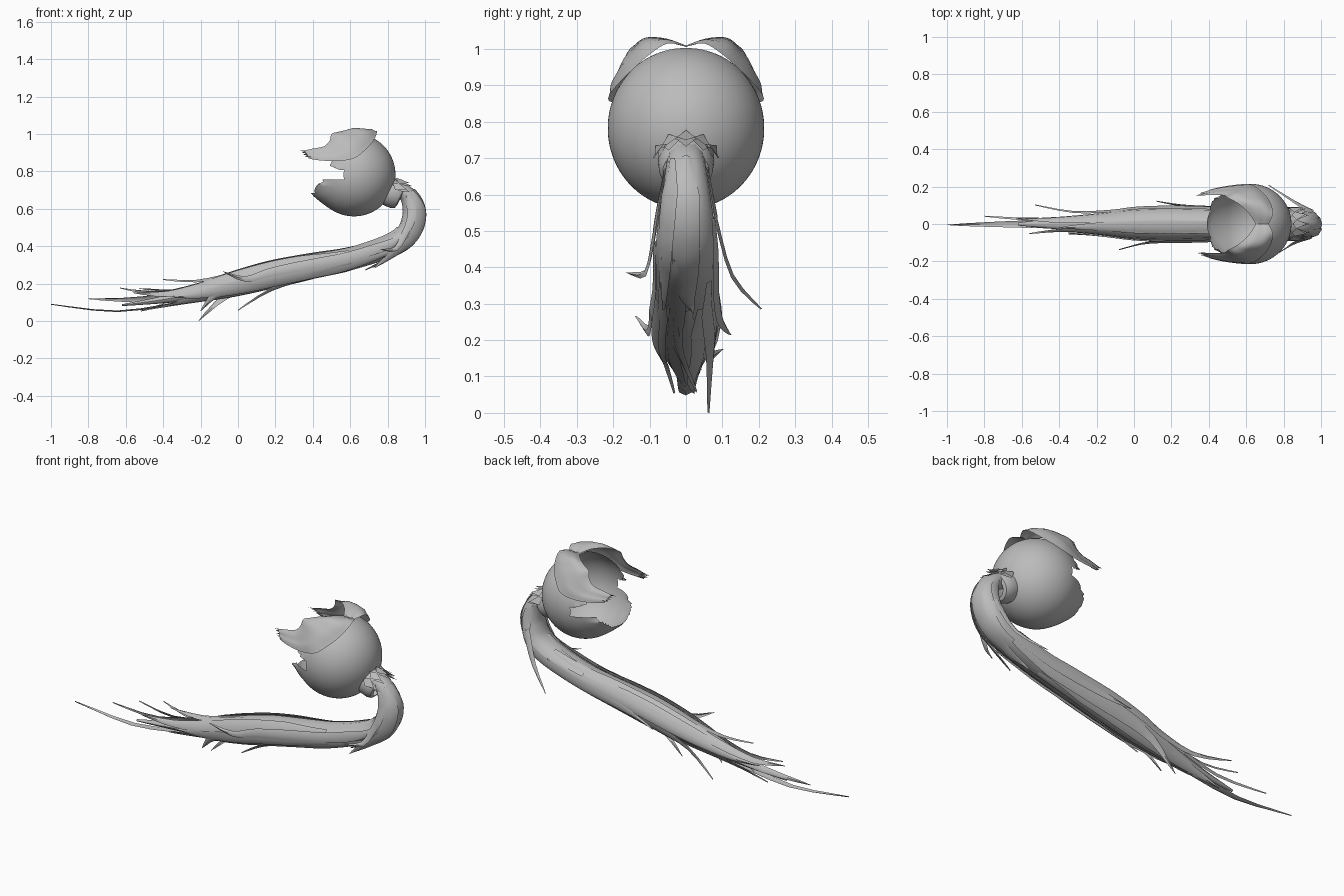
import bpy, bmesh, math
from mathutils import Vector

if "Cube" in bpy.data.objects:
    bpy.data.objects.remove(bpy.data.objects["Cube"])

grey = bpy.data.materials.new("hair_grey")
grey.diffuse_color = (0.5, 0.5, 0.5, 1)
grey.use_nodes = True
grey.node_tree.nodes["Principled BSDF"].inputs["Base Color"].default_value = grey.diffuse_color


def finish(name, bm, angle=40):
    me = bpy.data.meshes.new(name)
    bm.to_mesh(me)
    bm.free()
    me.materials.append(grey)
    ob = bpy.data.objects.new(name, me)
    bpy.context.collection.objects.link(ob)
    bpy.ops.object.select_all(action='DESELECT')
    ob.select_set(True)
    bpy.context.view_layer.objects.active = ob
    bpy.ops.object.shade_smooth_by_angle(angle=math.radians(angle))
    return ob


def spline(keys, t):
    """Smooth interpolation through a list of equal-length tuples."""
    t = max(0, min(t, len(keys) - 1))
    i = min(int(t), len(keys) - 2)
    f = t - i
    p = [keys[max(0, min(k, len(keys) - 1))] for k in (i - 1, i, i + 1, i + 2)]
    return [0.5 * (2 * b + (c - a) * f + (2 * a - 5 * b + 4 * c - d) * f * f
                   + (3 * b - a - 3 * c + d) * f ** 3) for a, b, c, d in zip(*p)]


def loft(bm, rows, closed=False, flip=False):
    vs = [[bm.verts.new(p) for p in r] for r in rows]
    n = len(vs[0])
    for a, b in zip(vs, vs[1:]):
        for j in range(n if closed else n - 1):
            k = (j + 1) % n
            f = (a[j], a[k], b[k], b[j])
            bm.faces.new(f[::-1] if flip else f)
    return vs


# Skull cap: thin shell with an open face and crown
opening = [(.665, .38), (.69, .43), (.72, .44), (.755, .46), (.762, .565), (.80, .565),
           (.83, .49), (.87, .51), (.92, .55), (.97, .62), (1.02, .66)]


def edge_x(z):
    if z < opening[0][0]:
        return 0
    for (z0, x0), (z1, x1) in zip(opening, opening[1:]):
        if z <= z1:
            return x0 + (x1 - x0) * (z - z0) / (z1 - z0)
    return opening[-1][1]


bm = bmesh.new()
bmesh.ops.create_uvsphere(bm, u_segments=80, v_segments=56, radius=1)
for v in bm.verts:
    v.co = Vector((.62 + .222 * v.co.x, .215 * v.co.y, .782 + .222 * v.co.z))
cut = []
for f in bm.faces:
    c = f.calc_center_median()
    if c.x < edge_x(c.z):
        cut.append(f)
bmesh.ops.delete(bm, geom=cut, context='FACES')
for v in bm.verts:  # clean rim
    if v.is_boundary:
        x = edge_x(v.co.z)
        if .45 < v.co.x < .55 and abs(v.co.z - .758) < .012:
            v.co.z = .758
        elif v.co.z > .69 and abs(v.co.x - x) < .02:
            v.co.x = x
for v in bm.verts:  # flared lower lip
    if v.co.z < .74:
        v.co.x -= .03 * max(0, min(1, (.50 - v.co.x) / .08)) * max(0, min(1, (v.co.z - .58) / .09))
finish("skull_cap", bm, 60)

# Swept fringe, one lock on each side, hugging the cap along its outer edge
inner = [(.65, 0, 1.005), (.62, .05, 1.018), (.57, .10, 1.018), (.53, .125, 1.01), (.50, .14, 1.0),
         (.49, .15, .965), (.46, .155, .935), (.40, .155, .922), (.345, .15, .91)]
outer = [(.72, 0, 1.006), (.742, .05, 1.015), (.735, .10, .985), (.71, .145, .945), (.675, .18, .91),
         (.62, .212, .87), (.53, .208, .855), (.43, .19, .86), (.375, .17, .87)]
ridge = [0, .01, .028, .024, .02, .012, .006, .004, 0]
for side, label in ((1, "left"), (-1, "right")):
    bm = bmesh.new()
    rows = []
    for i in range(33):
        t = i / 4
        a, b = Vector(spline(inner, t)), Vector(spline(outer, t))
        row = []
        for j in range(9):
            u = j / 8
            p = a.lerp(b, u)
            out = (p - Vector((.62, 0, .78))).normalized()
            bulge = spline([(r,) for r in ridge], t)[0] * math.sin(math.pi * u)
            p += out * (bulge + (.004 if j % 4 == 2 else 0))
            if t < 6.5:  # stay just outside the cap
                d = p - Vector((.62, 0, .782))
                if d.length < .228:
                    p += d.normalized() * (.228 - d.length)
            if i == 32:  # ragged tips
                p.x += (-.02, .04, -.01, .04, -.015, .04, -.005, .05, .0)[j]
            row.append((p.x, p.y * side, p.z))
        rows.append(row)
    loft(bm, rows, flip=side < 0)
    finish(label + "_fringe", bm, 50)

# Ponytail centre line: x, z, half width, half depth
TAIL = [(.85, .71, .05, .04), (.905, .675, .055, .045), (.935, .61, .065, .056),
        (.935, .54, .075, .060), (.895, .46, .083, .057), (.80, .40, .083, .055),
        (.60, .335, .083, .052), (.40, .295, .087, .057), (.20, .255, .09, .062),
        (0, .205, .082, .056), (-.2, .155, .056, .040), (-.4, .115, .03, .02), (-.62, .085, .008, .005)]


def on_tail(t, a, grow=1.0):
    x, z, hy, hn = spline(TAIL, t)
    q, r = spline(TAIL, t + .05), spline(TAIL, t - .05)
    T = Vector((q[0] - r[0], 0, q[1] - r[1])).normalized()
    Y = Vector((0, 1, 0))
    radial = Y * hy * math.cos(a) + Y.cross(T) * hn * math.sin(a)
    return Vector((x, 0, z)) + radial * grow, radial.normalized()


bm = bmesh.new()
rows = [[on_tail(i / 4, 2 * math.pi * j / 12)[0] for j in range(12)] for i in range(49)]
ends = loft(bm, rows, closed=True)
bm.faces.new(ends[0])
bm.faces.new(ends[-1])
bmesh.ops.recalc_face_normals(bm, faces=bm.faces)
finish("ponytail", bm, 40)

# Loose locks: start, leave point on the tail, angle around it, tip, half width, sag
LOCKS = [
    (1, 3.3, 5, (.72, .205, .285), .026, 0), (1, 3.8, 170, (.76, -.16, .385), .024, -.03),
    (4, 8.2, 170, (-.08, -.135, .265), .028, -.02), (5, 9.6, 15, (-.53, .10, .175), .028, 0),
    (5, 10, 60, (-.63, .03, .175), .034, 0), (4, 9.2, 100, (-.40, -.02, .22), .038, 0),
    (6, 10, 40, (-.80, .04, .118), .034, 0), (6, 10, 140, (-.56, -.05, .15), .034, 0),
    (6, 10.5, 270, (-1.0, -.005, .092), .034, -.025), (6, 10, 300, (-.52, .02, .055), .038, 0),
    (5, 8.5, 320, (-.21, .06, .002), .038, .01), (4, 7.2, 250, (.0, .03, .06), .03, 0),
    (5, 9.2, 215, (-.2, -.03, .055), .038, .01), (6, 10, 240, (-.42, 0, .075), .034, 0),
    (3, 7.2, 345, (.12, .12, .215), .028, 0), (1, 5, 270, (.68, .02, .275), .038, 0),
    (1, 4.6, 225, (.73, -.06, .285), .034, 0), (6, 9.6, 200, (-.35, -.05, .13), .034, 0)]
for n, (t0, t1, deg, tip, w, sag) in enumerate(LOCKS):
    a = math.radians(deg)
    tip = Vector(tip)
    steps = 8
    pts = [on_tail(t0 + (t1 - t0) * i / steps, a, 1.03 + .07 * i / steps) for i in range(steps + 1)]
    path = [tuple(p) for p, r in pts]
    end, rad = pts[-1]
    go = (end - pts[-2][0]).normalized() * (tip - end).length * .5
    mid = (end + go).lerp((end + tip) / 2, .45) + Vector((0, 0, sag))
    path += [tuple(mid), tuple(tip)]
    bm = bmesh.new()
    rows = []
    count = 30
    for i in range(count + 1):
        s = i / count
        t = s * (len(path) - 1)
        p = Vector(spline(path, t))
        d = Vector(spline(path, t + .1)) - Vector(spline(path, t - .1))
        r = pts[min(int(t + .5), steps)][1]
        across = d.cross(r).normalized()
        half = w * min(1, .35 + 2.5 * s) * max(.02, 1 - s ** 7)
        rows.append([p - across * half - r * half * .2, p + r * .005, p + across * half - r * half * .2])
    loft(bm, rows)
    finish("loose_lock_%02d" % (n + 1), bm, 60)

# Hair tie: flared band between cap and ponytail
axis = Vector((.85, 0, -.42)).normalized()
up = Vector((0, 1, 0)).cross(axis) * -1
base = Vector((.79, 0, .70))
bm = bmesh.new()
rows = []
for d, r in ((0, .074), (.03, .077), (.065, .074), (.085, .064), (.09, .045)):
    rows.append([base + axis * d + r * (math.cos(k * math.pi / 12) * Vector((0, 1, 0))
                 + math.sin(k * math.pi / 12) * up) for k in range(24)])
loft(bm, rows, closed=True)
bmesh.ops.recalc_face_normals(bm, faces=bm.faces)
finish("hair_tie", bm, 40)

# Pointed petals over the top of the tie
bm = bmesh.new()
for k in range(5):
    a = math.radians(30 + 30 * k)
    for lift, length in ((0, .09), (.01, .07)):
        def at(ang, d, r):
            return base + axis * d + r * (math.cos(ang) * Vector((0, 1, 0)) + math.sin(ang) * up)
        q = [at(a - .28, .045, .080 + lift), at(a, .02, .086 + lift),
             at(a + .28, .045, .080 + lift), at(a, .03 + length, .095 + lift)]
        bm.faces.new([bm.verts.new(p) for p in q])
finish("tie_petals", bm, 30)
